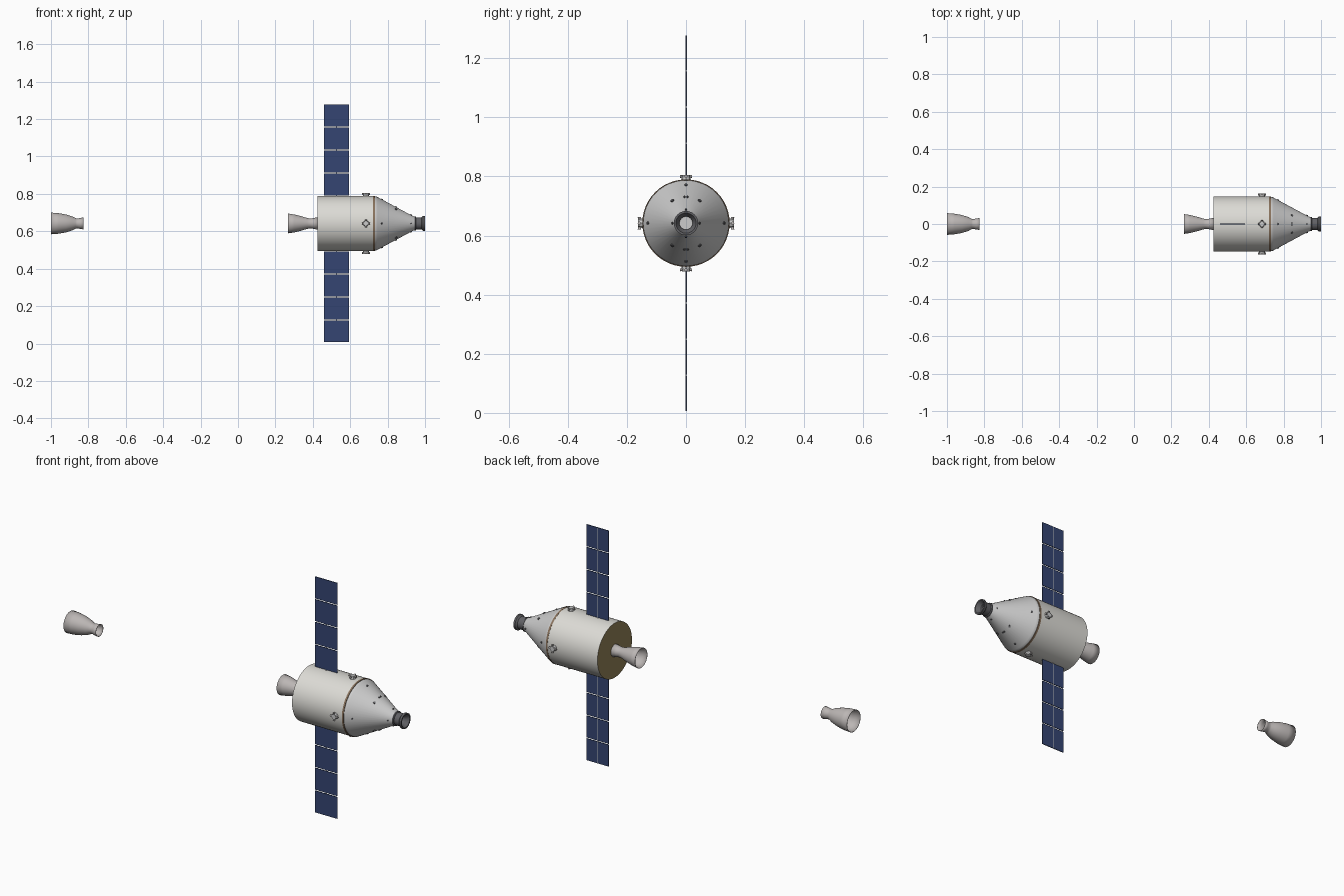
import bpy, bmesh, math
from mathutils import Vector, Matrix

if "Cube" in bpy.data.objects:
    bpy.data.objects.remove(bpy.data.objects["Cube"])

ZC = 0.642   # height of the long axis
AXIS = Vector((0, 0, ZC))


def material(name, rgb):
    m = bpy.data.materials.new(name)
    m.diffuse_color = (*rgb, 1)
    m.use_nodes = True
    m.node_tree.nodes["Principled BSDF"].inputs["Base Color"].default_value = m.diffuse_color
    return m


WHITE = material("hull_white", (0.72, 0.71, 0.67))
GREY = material("cone_grey", (0.62, 0.62, 0.62))
BELL = material("bell_grey", (0.50, 0.47, 0.46))
DARK = material("dark_metal", (0.12, 0.12, 0.13))
GOLD = material("gold_foil", (0.30, 0.23, 0.10))
BROWN = material("brown_band", (0.25, 0.17, 0.11))
BLUE = material("cell_blue", (0.035, 0.06, 0.17))


def finish(bm, name, mat, smooth=True):
    bmesh.ops.recalc_face_normals(bm, faces=bm.faces)
    me = bpy.data.meshes.new(name)
    bm.to_mesh(me)
    bm.free()
    me.materials.append(mat)
    ob = bpy.data.objects.new(name, me)
    bpy.context.collection.objects.link(ob)
    if smooth:
        bpy.ops.object.select_all(action='DESELECT')
        ob.select_set(True)
        bpy.context.view_layer.objects.active = ob
        bpy.ops.object.shade_smooth_by_angle(angle=math.radians(30))
    return ob


def lathe(name, profile, mat, sides=48, wall=0):
    """Spin (x, radius) points round the long axis."""
    bm = bmesh.new()
    vs = [bm.verts.new((x, 0, r)) for x, r in profile]
    es = [bm.edges.new(p) for p in zip(vs, vs[1:])]
    bmesh.ops.spin(bm, geom=vs + es, cent=(0, 0, 0), axis=(1, 0, 0),
                   angle=2 * math.pi, steps=sides, use_duplicate=False)
    bmesh.ops.remove_doubles(bm, verts=bm.verts, dist=1e-5)
    bmesh.ops.translate(bm, verts=bm.verts, vec=AXIS)
    ob = finish(bm, name, mat)
    if wall:
        mod = ob.modifiers.new("wall", 'SOLIDIFY')
        mod.thickness = wall
    return ob


def add_box(bm, centre, size):
    bmesh.ops.create_cube(bm, size=1, matrix=Matrix.Translation(centre)
                          @ Matrix.Diagonal((*size, 1)))


def add_cone(bm, start, end, r1, r2, sides):
    d = end - start
    rot = d.to_track_quat('Z', 'Y').to_matrix().to_4x4()
    bmesh.ops.create_cone(bm, cap_ends=True, segments=sides, radius1=r1, radius2=r2,
                          depth=d.length,
                          matrix=Matrix.Translation((start + end) / 2) @ rot)


def radial(angle):
    return Vector((0, math.cos(angle), math.sin(angle)))


# Service module hull, rear plate and joint band
lathe("service_module", [(0.425, 0.147), (0.724, 0.147), (0.724, 0)], WHITE)
lathe("rear_plate", [(0.425, 0), (0.425, 0.147)], GOLD)
lathe("joint_band", [(0.722, 0.14), (0.722, 0.1478), (0.732, 0.1478), (0.732, 0.14)], BROWN)

# Crew capsule
lathe("crew_capsule", [(0.732, 0), (0.732, 0.145), (0.738, 0.145), (0.746, 0.141),
                       (0.93, 0.042), (0.948, 0.034), (0.948, 0)], GREY)

# Docking collar with recessed hatch
lathe("docking_collar", [(0.944, 0.03), (0.944, 0.038), (0.95, 0.038), (0.953, 0.033),
                         (0.982, 0.033), (0.99, 0.041), (1.0, 0.041), (1.0, 0.034),
                         (0.98, 0.022), (0.95, 0.022)], DARK)
lathe("docking_hatch", [(0.965, 0), (0.965, 0.0225)], GREY)

# Main engine and the separate spare bell
lathe("main_engine", [(0.267, 0.053), (0.30, 0.048), (0.34, 0.038), (0.37, 0.029),
                      (0.385, 0.026), (0.40, 0.028), (0.425, 0.033)], BELL, 32, 0.002)
lathe("separate_bell", [(-1.0, 0.058), (-0.96, 0.055), (-0.92, 0.048), (-0.885, 0.037),
                        (-0.868, 0.028), (-0.86, 0.026), (-0.845, 0.029),
                        (-0.825, 0.032)], BELL, 32, 0.002)

# Solar wings: four cell plates per side, with hinges and a rear rail
cells, trim = bmesh.new(), bmesh.new()
XP, PITCH, LENGTH = 0.5265, 0.1225, 0.117
for s in (-1, 1):
    for i in range(4):
        z = ZC + s * (0.635 - LENGTH / 2 - i * PITCH)
        add_box(cells, (XP, 0, z), (0.133, 0.004, LENGTH))
        add_box(trim, (XP, 0.002, z), (0.003, 0.002, LENGTH))
        add_box(trim, (XP, 0, z - s * PITCH / 2), (0.006, 0.003, 0.010))
finish(cells, "solar_panels", BLUE, False)
finish(trim, "panel_rails", GREY, False)

# Four thruster clusters around the hull
base, jets = bmesh.new(), bmesh.new()
X = Vector((1, 0, 0))
for k in range(4):
    out = radial(k * math.pi / 2)
    side = out.cross(X)
    c = AXIS + X * 0.684
    add_cone(base, c + out * 0.14, c + out * 0.163, 0.017, 0.014, 8)
    for d in (X, -X, side, -side):
        p = c + out * 0.158
        add_cone(jets, p + d * 0.006, p + d * 0.021, 0.002, 0.0055, 12)
finish(base, "thruster_bases", GREY, False)
finish(jets, "thruster_jets", BELL)

# Small dark ports on the capsule
ports = bmesh.new()
slope = Vector((0.099, 0.184)).normalized()   # outward lean of the cone wall


def port(x, angle, size):
    r = 0.141 - (x - 0.746) * 0.099 / 0.184
    n = X * slope.x + radial(angle) * slope.y
    p = AXIS + X * x + radial(angle) * r
    add_cone(ports, p - n * 0.004, p + n * 0.004, size, size, 10)


for k in range(4):
    a = k * math.pi / 2
    port(0.77, a, 0.005)
    port(0.925, a, 0.004)
    for s in (-1, 1):
        if k % 2:
            port(0.845, a + s * 0.06, 0.004)
            port(0.845, a + s * 0.55, 0.006)
finish(ports, "capsule_ports", DARK)
